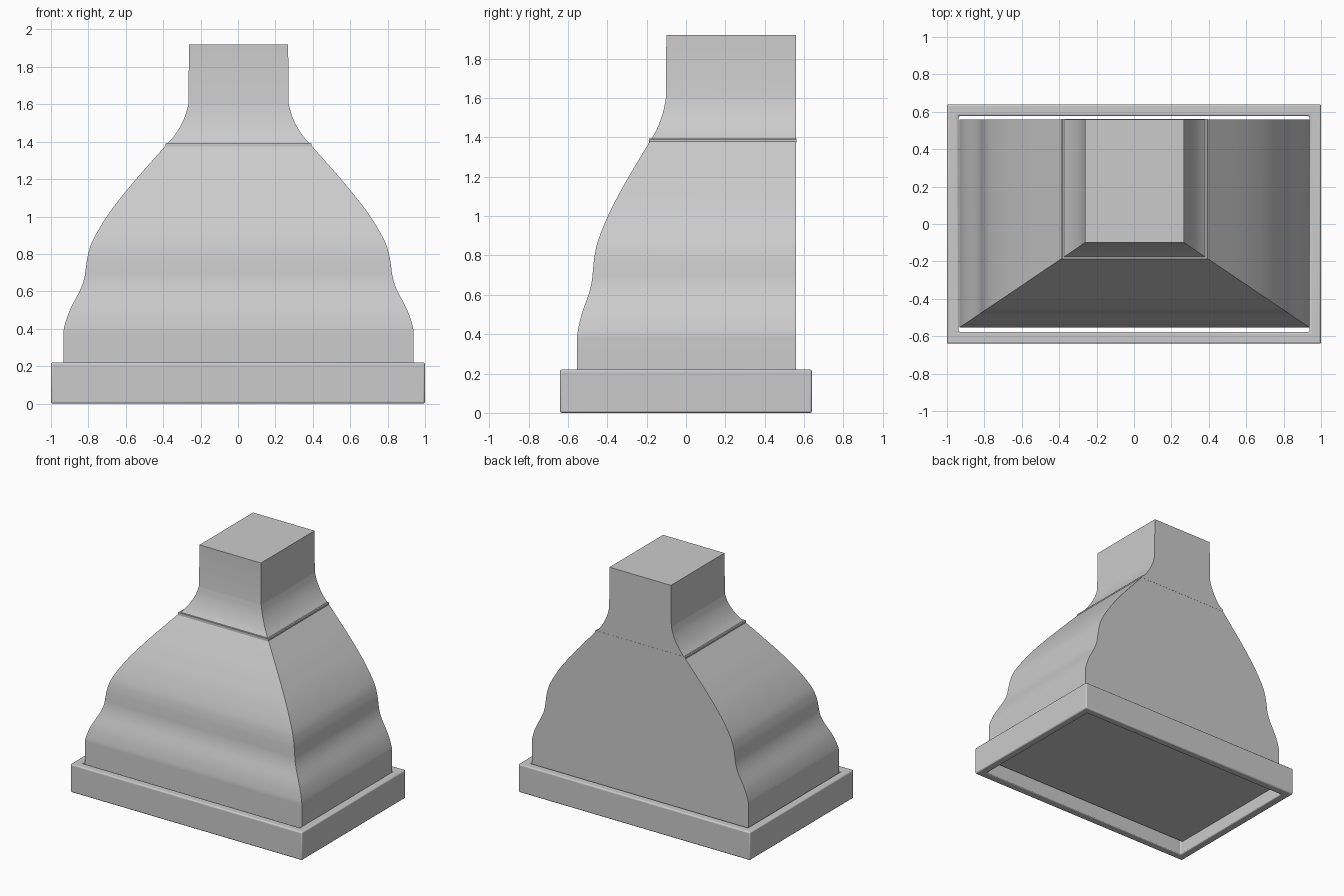
import bpy, bmesh
from mathutils import Vector

if "Cube" in bpy.data.objects:
    bpy.data.objects.remove(bpy.data.objects["Cube"])

CX = 0.003      # slight sideways offset of the hood body
BACK = 0.56     # flat back plane


def make_object(name, bm, angle=None):
    bmesh.ops.recalc_face_normals(bm, faces=bm.faces)
    mesh = bpy.data.meshes.new(name)
    bm.to_mesh(mesh)
    bm.free()
    ob = bpy.data.objects.new(name, mesh)
    bpy.context.collection.objects.link(ob)
    bpy.ops.object.select_all(action='DESELECT')
    ob.select_set(True)
    bpy.context.view_layer.objects.active = ob
    if angle:
        bpy.ops.object.shade_smooth_by_angle(angle=angle)
    return ob


def front_y(half):
    # the front slopes in proportion to the sides, giving straight hip lines
    return -0.10 - 0.676 * (half - 0.265)


def ring(bm, half, z, front=None, back=BACK, cx=CX):
    front = front_y(half) if front is None else front
    return [bm.verts.new((cx + x, y, z)) for x, y in
            ((-half, front), (half, front), (half, back), (-half, back))]


def bridge(bm, a, b):
    for i in range(4):
        j = (i + 1) % 4
        bm.faces.new((a[i], a[j], b[j], b[i]))


def smooth_path(points, steps=5):
    # Catmull-Rom curve through the profile points
    p = [Vector(q) for q in points]
    p = [2 * p[0] - p[1]] + p + [2 * p[-1] - p[-2]]
    out = []
    for i in range(1, len(p) - 2):
        a, b, c, d = p[i - 1:i + 3]
        for s in range(steps):
            t = s / steps
            out.append(0.5 * (2 * b + (c - a) * t + (2 * a - 5 * b + 4 * c - d) * t * t
                              + (3 * b - a - 3 * c + d) * t ** 3))
    return out + [p[-2]]


def lofted(name, profile):
    bm = bmesh.new()
    rings = [ring(bm, h, z) for h, z in profile]
    for a, b in zip(rings, rings[1:]):
        bridge(bm, a, b)
    bm.faces.new(rings[0])
    bm.faces.new(rings[-1])
    return make_object(name, bm, 0.5)


# Hood body with its S-shaped sides and flat back
lower = [(0.936, 0.36), (0.932, 0.41), (0.902, 0.50), (0.848, 0.605), (0.825, 0.67),
         (0.816, 0.73), (0.804, 0.80), (0.776, 0.88), (0.698, 1.01), (0.590, 1.15),
         (0.475, 1.283), (0.386, 1.383)]
upper = [(0.386, 1.383), (0.345, 1.43), (0.310, 1.485), (0.285, 1.54), (0.268, 1.60)]
profile = [Vector((0.936, 0.10))] + smooth_path(lower) + smooth_path(upper)[1:]
profile.append(Vector((0.265, 1.92)))
lofted("hood_body", profile)

# Thin trim strip around the neck
bm = bmesh.new()
rings = [ring(bm, h, z, -0.188, BACK + 0.001) for h, z in
         ((0.386, 1.374), (0.391, 1.379), (0.391, 1.389), (0.386, 1.394))]
for a, b in zip(rings, rings[1:]):
    bridge(bm, a, b)
bm.faces.new(rings[0])
bm.faces.new(rings[-1])
make_object("neck_trim", bm)

# Hollow rectangular base frame with softened edges
bm = bmesh.new()
loops = [ring(bm, h, z, -d, d, 0) for h, d, z in
         ((1.0, 0.64, 0), (1.0, 0.64, 0.22), (0.938, 0.578, 0.22), (0.938, 0.578, 0))]
for i in range(4):
    bridge(bm, loops[i], loops[(i + 1) % 4])
frame = make_object("base_frame", bm, 0.6)
bevel = frame.modifiers.new("soft_edges", 'BEVEL')
bevel.width = 0.01
bevel.segments = 3
bevel.limit_method = 'ANGLE'
